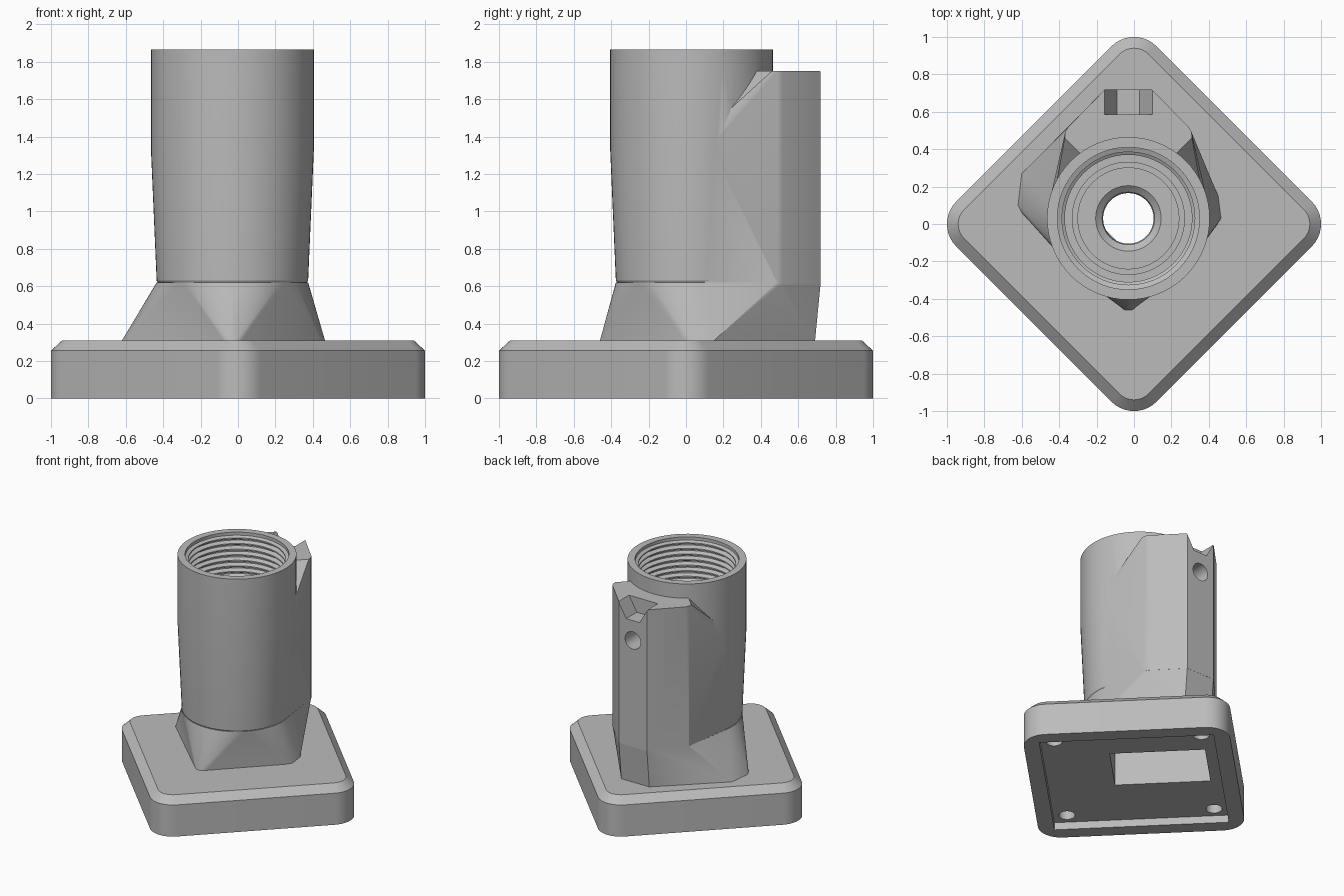
import bpy, bmesh
from math import sin, cos, pi, radians, sqrt
from mathutils import Vector

cube = bpy.data.objects.get("Cube")
if cube:
    bpy.data.objects.remove(cube, do_unlink=True)

grey = bpy.data.materials.new("plain grey")
grey.use_nodes = True
grey.diffuse_color = (0.5, 0.5, 0.5, 1)
grey.node_tree.nodes["Principled BSDF"].inputs["Base Color"].default_value = grey.diffuse_color

AX, AY = -0.03, 0.03            # tube axis


def finish(name, bm):
    bmesh.ops.recalc_face_normals(bm, faces=bm.faces)
    mesh = bpy.data.meshes.new(name)
    bm.to_mesh(mesh)
    bm.free()
    mesh.materials.append(grey)
    obj = bpy.data.objects.new(name, mesh)
    bpy.context.collection.objects.link(obj)
    return obj


def loft(name, rings):
    """Skin equal-length rings and cap both ends."""
    bm = bmesh.new()
    loops = [[bm.verts.new(p) for p in ring] for ring in rings]
    n = len(loops[0])
    for a, b in zip(loops, loops[1:]):
        for i in range(n):
            j = (i + 1) % n
            bm.faces.new((a[i], a[j], b[j], b[i]))
    bm.faces.new(loops[0][::-1])
    bm.faces.new(loops[-1])
    return finish(name, bm)


def hull(name, points):
    bm = bmesh.new()
    for p in points:
        bm.verts.new(p)
    result = bmesh.ops.convex_hull(bm, input=bm.verts[:])
    spare = {g for g in result["geom_interior"] + result["geom_unused"]
             if isinstance(g, bmesh.types.BMVert)}
    bmesh.ops.delete(bm, geom=list(spare), context='VERTS')
    bmesh.ops.dissolve_limit(bm, angle_limit=radians(0.5), verts=bm.verts[:], edges=bm.edges[:])
    return finish(name, bm)


def circle(r, z, n=64, x=AX, y=AY):
    return [(x + r * cos(2 * pi * i / n), y + r * sin(2 * pi * i / n), z) for i in range(n)]


def lathe(name, profile):
    return loft(name, [circle(r, z) for r, z in profile])


def diag(u, v, z):
    """Point in the frame turned by an eighth turn: u to back left, v to back right."""
    return ((u - v) / sqrt(2), (u + v) / sqrt(2), z)


def box(name, u0, u1, v0, v1, z0, z1):
    return hull(name, [diag(u, v, z) for u in (u0, u1) for v in (v0, v1) for z in (z0, z1)])


def rounded_diamond(centre, r, z, steps=10):
    ring = []
    for k in range(4):
        q = k * pi / 2
        cx, cy = centre * sqrt(2) * cos(q), centre * sqrt(2) * sin(q)
        for i in range(steps + 1):
            a = q - pi / 4 + i * pi / 2 / steps
            ring.append((cx + r * cos(a), cy + r * sin(a), z))
    return ring


def combine(target, tools, operation):
    bpy.context.view_layer.objects.active = target
    for tool in tools:
        mod = target.modifiers.new("combine", 'BOOLEAN')
        mod.operation = operation
        mod.solver = 'EXACT'
        mod.object = tool
        bpy.ops.object.modifier_apply(modifier=mod.name)


def mirrored(points):
    return [(AX + s * x, y, z) for x, y, z in points for s in (-1, 1)]


# Base plate with chamfered top edge
CORNER = 0.587
base = loft("base_plate", [rounded_diamond(CORNER, r, z)
                           for r, z in ((0.17, 0), (0.17, 0.255), (0.11, 0.31))])

# Round tube
tube = lathe("socket_tower", [(0.39, 0.605), (0.405, 0.63), (0.435, 1.32), (0.435, 1.865)])

# Back boss blending into the tube
corner = [(0.34, 0.46), (0.338, 0.49), (0.325, 0.515), (0.125, 0.72)]


def section(z):
    return mirrored([(x, y, z) for x, y in corner])


root = [(0.396, 0.1, 0.61), (0.42, 0.13, 1.35), (0.38, 0.24, 1.55), (0.25, 0.37, 1.75),
        (0.2, 0.1, 0.61)]
boss = hull("boss", section(0.61) + section(1.75) + mirrored(root))

# Flared foot from plate to tube
foot_outline = [(-0.08, -0.435), (-0.05, -0.46), (-0.01, -0.46), (0.02, -0.435),
                (0.44, -0.01), (0.465, 0.03), (0.45, 0.15), (0.095, 0.69),
                (-0.155, 0.69), (-0.6, 0.27), (-0.62, 0.1), (-0.6, 0.06)]
foot = hull("foot", [(x, y, 0.31) for x, y in foot_outline] + section(0.62) + circle(0.405, 0.62))
combine(tube, [boss, foot], 'UNION')

# Stepped bore with threaded mouth and threaded neck
bore_profile = [(0.38, 1.9), (0.38, 1.84)]
for i in range(7):
    z = 1.83 - i * 0.045
    bore_profile += [(0.355, z), (0.355, z - 0.01), (0.385, z - 0.025), (0.385, z - 0.032)]
bore_profile += [(0.34, 1.5), (0.34, 1.4), (0.3, 1.4), (0.3, 1.1), (0.27, 1.1), (0.27, 0.75)]
for i in range(5):
    z = 0.75 - i * 0.05
    bore_profile += [(0.175, z), (0.14, z - 0.03)]
bore_profile += [(0.135, 0.48), (0.135, 0.2)]
bore = lathe("bore_cutter", bore_profile)

# Notch and screw hole at the back
notch = hull("notch_cutter", [(AX + s * w, y, z) for s in (-1, 1) for y in (0.585, 0.78)
                              for w, z in ((0.06, 1.63), (0.14, 1.77))])
screw_hole = loft("screw_hole_cutter", [[(x, y, z) for x, z, _ in circle(0.07, 0, 24, AX, 1.47)]
                                        for y in (0.56, 0.8)])

# Underside pocket
chamber = box("chamber_cutter", -0.13, 0.33, -0.15, 0.25, -0.1, 0.44)
passage = box("passage_cutter", -0.13, 0.33, 0.2, 0.55, -0.1, 0.345)
combine(tube, [bore, notch, screw_hole, chamber, passage], 'DIFFERENCE')

# Underside recess and four corner holes
recess = box("recess_cutter", -0.64, 0.64, -0.64, 0.64, -0.1, 0.06)
corner_holes = []
for u in (-0.54, 0.54):
    for v in (-0.54, 0.54):
        x, y, _ = diag(u, v, 0)
        corner_holes.append(loft("corner_hole_cutter",
                                 [circle(0.06, z, 24, x, y) for z in (-0.1, 0.2)]))
combine(base, [recess, chamber, passage] + corner_holes, 'DIFFERENCE')

for helper in [boss, foot, bore, notch, screw_hole, chamber, passage, recess] + corner_holes:
    bpy.data.objects.remove(helper, do_unlink=True)

for obj in (base, tube):
    bpy.ops.object.select_all(action='DESELECT')
    obj.select_set(True)
    bpy.context.view_layer.objects.active = obj
    bpy.ops.object.shade_smooth_by_angle(angle=radians(25))
